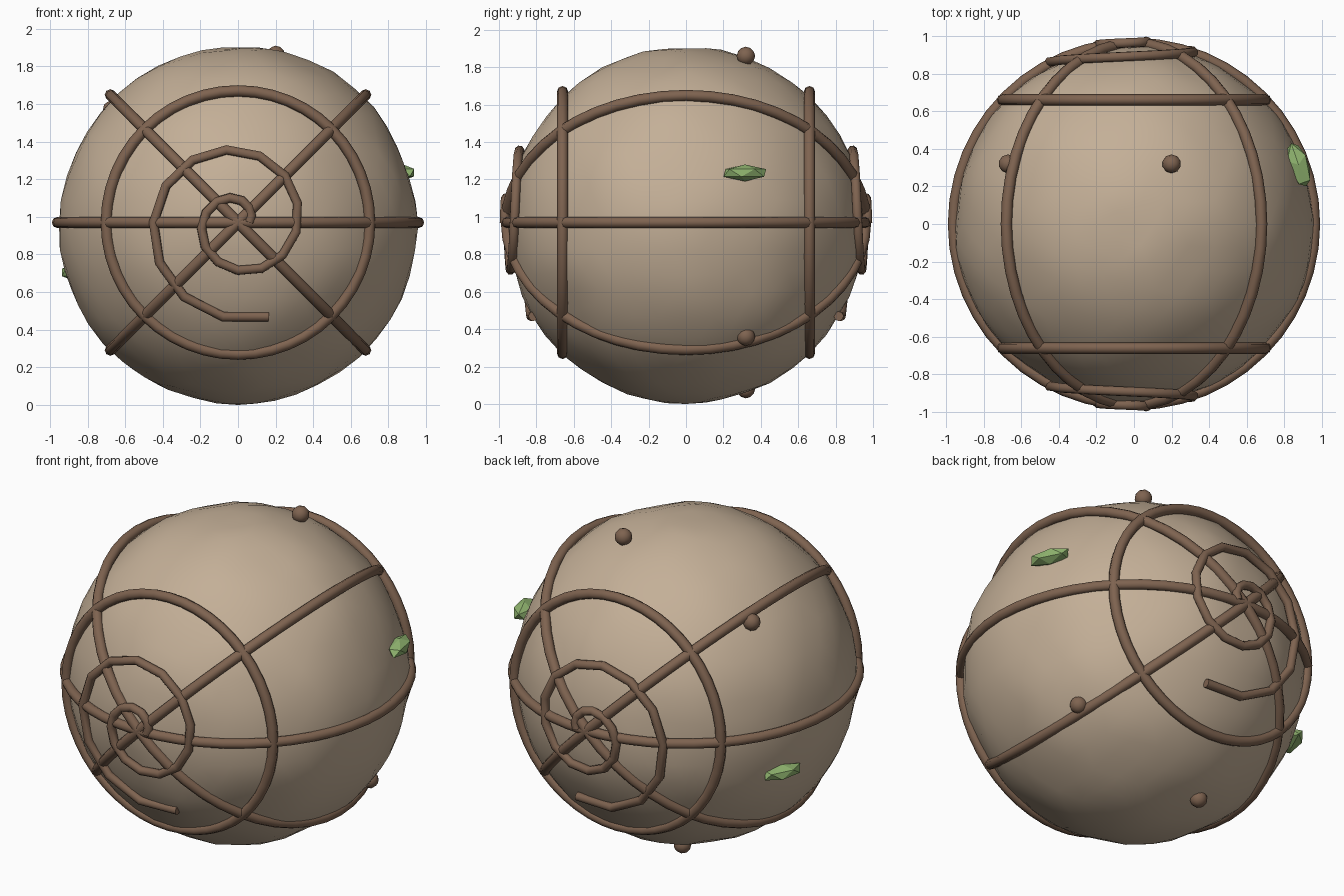
import bpy, math
from mathutils import Vector, noise

if "Cube" in bpy.data.objects:
    bpy.data.objects.remove(bpy.data.objects["Cube"])

C = Vector((0, 0, 0.97))


def material(name, rgb):
    m = bpy.data.materials.new(name)
    m.diffuse_color = (*rgb, 1)
    m.use_nodes = True
    m.node_tree.nodes["Principled BSDF"].inputs["Base Color"].default_value = m.diffuse_color
    return m


TAN = material("tan", (0.55, 0.43, 0.31))
BROWN = material("brown", (0.21, 0.125, 0.08))
GREEN = material("green", (0.28, 0.46, 0.16))


def finish(name, mat, smooth=True):
    ob = bpy.context.object
    ob.name = name
    ob.data.materials.append(mat)
    if smooth:
        bpy.ops.object.shade_smooth()
    return ob


# Lumpy round body
bpy.ops.mesh.primitive_ico_sphere_add(subdivisions=4, radius=0.952)
body = finish("body", TAN)
for v in body.data.vertices:
    v.co *= 1 + 0.016 * noise.noise(v.co * 4 + Vector((3.1, 1.7, 5.3)))
body.location.z = -min(v.co.z for v in body.data.vertices)


# Vine hoops: three great circles meeting at front and back, two small ones
def hoop(name, radius, y, rot):
    bpy.ops.mesh.primitive_torus_add(
        major_radius=radius, minor_radius=0.03, major_segments=48,
        minor_segments=8, location=C + Vector((0, y, 0)), rotation=rot)
    finish(name, BROWN)


for i, deg in enumerate((0, 45, -45)):
    hoop(f"great_hoop_{i + 1}", 0.96, 0, (0, math.radians(deg), 0))
for name, y in (("front_hoop", -0.66), ("back_hoop", 0.66)):
    hoop(name, 0.70, y, (math.pi / 2, 0, 0))


# Spiral vine tendrils, mirrored front to back
def spiral(name, side, steps=24, turns=1.8, R=0.972):
    cu = bpy.data.curves.new(name, 'CURVE')
    cu.dimensions = '3D'
    cu.bevel_depth = 0.026
    cu.bevel_resolution = 2
    cu.use_fill_caps = True
    sp = cu.splines.new('POLY')
    sp.points.add(steps)
    for i, p in enumerate(sp.points):
        t = i / steps
        a = t * turns * 2 * math.pi
        r = 0.06 + 0.467 * t
        p.co = (r * math.cos(a), side * math.sqrt(R * R - r * r),
                C.z + r * math.sin(a), 1)
    ob = bpy.data.objects.new(name, cu)
    bpy.context.collection.objects.link(ob)
    bpy.ops.object.select_all(action='DESELECT')
    ob.select_set(True)
    bpy.context.view_layer.objects.active = ob
    bpy.ops.object.convert(target='MESH')
    finish(name, BROWN, False)
    bpy.ops.object.shade_smooth_by_angle(angle=math.radians(50))


spiral("front_spiral", -1)
spiral("back_spiral", 1)

# Small round knots
knots = [(0.2, 0.32, 0.89), (-0.67, 0.32, 0.6),
         (-0.2, 0.32, -0.89), (0.67, 0.32, -0.61)]
for i, p in enumerate(knots):
    bpy.ops.mesh.primitive_ico_sphere_add(
        subdivisions=2, radius=0.05, location=C + Vector(p))
    finish(f"knot_{i + 1}", BROWN)

# Faceted leaves on both sides
for name, s in (("right_leaf", 1), ("left_leaf", -1)):
    bpy.ops.mesh.primitive_ico_sphere_add(
        subdivisions=1, radius=1, location=C + Vector((0.875 * s, 0.315, 0.265 * s)),
        rotation=(0, 0, s * math.radians(109)), scale=(0.135, 0.06, 0.045))
    finish(name, GREEN, False)
